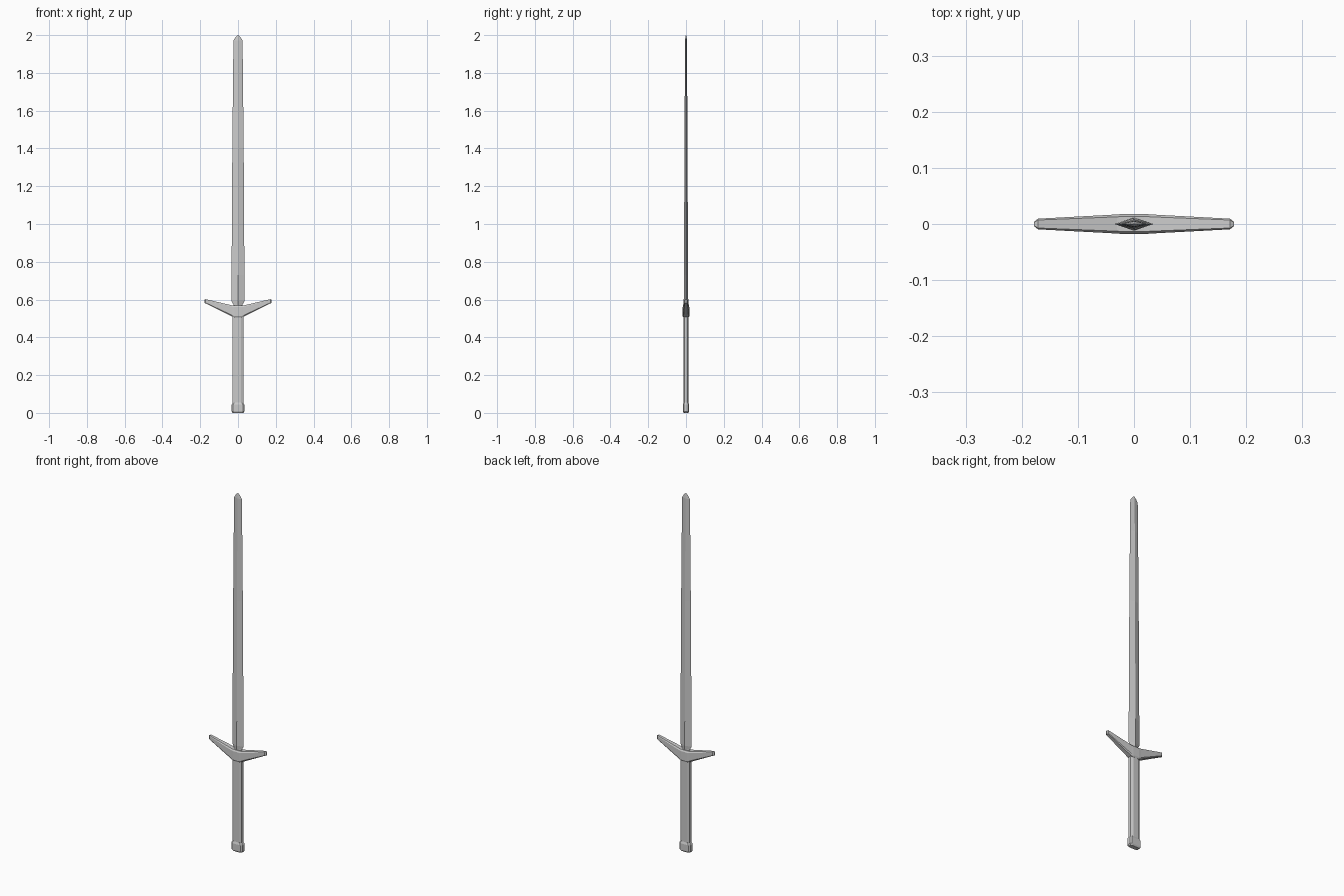
import bpy, bmesh

if "Cube" in bpy.data.objects:
    bpy.data.objects.remove(bpy.data.objects["Cube"])


def loft(name, rings):
    """Skin a list of equal-length rings into a closed flat-shaded mesh."""
    bm = bmesh.new()
    loops = [[bm.verts.new(p) for p in ring] for ring in rings]
    n = len(loops[0])
    for a, b in zip(loops, loops[1:]):
        for i in range(n):
            j = (i + 1) % n
            bm.faces.new((a[i], a[j], b[j], b[i]))
    bm.faces.new(loops[0])
    bm.faces.new(loops[-1])
    bmesh.ops.remove_doubles(bm, verts=bm.verts, dist=0.00005)
    bmesh.ops.recalc_face_normals(bm, faces=bm.faces)
    mesh = bpy.data.meshes.new(name)
    bm.to_mesh(mesh)
    bm.free()
    obj = bpy.data.objects.new(name, mesh)
    bpy.context.collection.objects.link(obj)
    return obj


def octagon(hx, hy, cx, cy):
    """Rectangle of half-size hx, hy with corners cut by cx, cy."""
    return [(hx, -hy + cy), (hx, hy - cy), (hx - cx, hy), (-hx + cx, hy),
            (-hx, hy - cy), (-hx, -hy + cy), (-hx + cx, -hy), (hx - cx, -hy)]


def diamond(w, t, z):
    return [(w, 0, z), (0, t, z), (-w, 0, z), (0, -t, z)]


# Blade: diamond section, stepped taper, short tip
loft("blade", [diamond(w, t, z) for z, w, t in (
    (0.54, 0.024, 0.012), (0.575, 0.025, 0.012), (0.592, 0.035, 0.012),
    (0.73, 0.034, 0.011), (1.40, 0.030, 0.008), (1.80, 0.026, 0.006),
    (1.972, 0.024, 0.005), (1.99, 0.012, 0.003), (2.0, 0.002, 0.001))])

# Crossguard: chamfered section swept along x with raised arms
half = [(0.018, 0.018, 0.505, 0.568), (0.030, 0.017, 0.509, 0.569),
        (0.171, 0.0095, 0.580, 0.602)]
stations = [(-x, t, lo, hi) for x, t, lo, hi in reversed(half)] + half
guard = []
for x, t, lo, hi in stations:
    mid, h = (lo + hi) / 2, (hi - lo) / 2
    guard.append([(x, y, mid + z) for y, z in octagon(t, h, t * 0.25, h * 0.25)])


# Slightly pointed arm ends
def arm_cap(side):
    return [(side * 0.178, y, 0.590 + z)
            for y, z in octagon(0.004, 0.009, 0.001, 0.002)]


loft("crossguard", [arm_cap(-1)] + guard + [arm_cap(1)])

# Grip: long eight-sided bar
loft("grip", [[(x, y, z) for x, y in octagon(0.028, 0.013, 0.013, 0.006)]
              for z in (0.04, 0.53)])

# Pommel: wider bevelled block
loft("pommel", [[(x, y, z) for x, y in octagon(w, t, 0.008, 0.006)]
                for z, w, t in ((0.0, 0.028, 0.012), (0.008, 0.034, 0.017),
                                (0.044, 0.034, 0.017), (0.055, 0.028, 0.013))])
